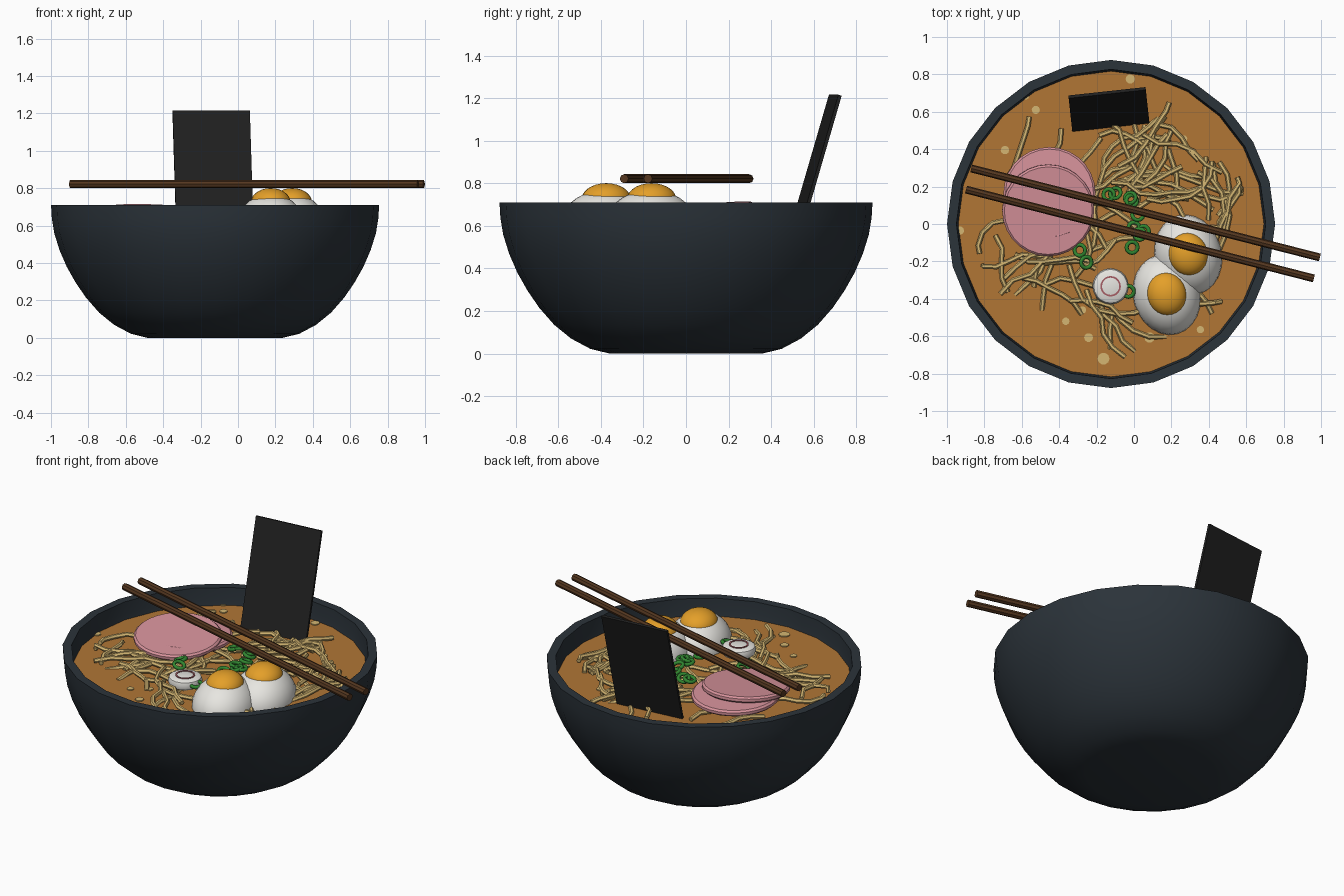
import bpy, bmesh, math, random
from mathutils import Vector, Matrix

if "Cube" in bpy.data.objects:
    bpy.data.objects.remove(bpy.data.objects["Cube"])

random.seed(7)
CX = -0.1225          # bowl axis
BROTH_Z = 0.605


def mat(name, r, g, b):
    m = bpy.data.materials.new(name)
    m.diffuse_color = (r, g, b, 1)
    m.use_nodes = True
    m.node_tree.nodes["Principled BSDF"].inputs["Base Color"].default_value = m.diffuse_color
    return m


BOWL = mat("dark_slate", 0.024, 0.033, 0.042)
BROTH = mat("broth_brown", 0.44, 0.18, 0.036)
NORI = mat("seaweed_black", 0.014, 0.014, 0.014)
WOOD = mat("dark_wood", 0.09, 0.038, 0.014)
MEAT = mat("meat_pink", 0.68, 0.29, 0.33)
WHITE = mat("egg_white", 0.82, 0.81, 0.77)
YOLK = mat("yolk_orange", 0.78, 0.35, 0.022)
NOODLE = mat("noodle_yellow", 0.66, 0.47, 0.17)
GREEN = mat("scallion_green", 0.03, 0.24, 0.03)
RING = mat("swirl_red", 0.38, 0.11, 0.13)


def finish(bm, name, m, M=None, smooth=35):
    bmesh.ops.recalc_face_normals(bm, faces=bm.faces)
    me = bpy.data.meshes.new(name)
    bm.to_mesh(me)
    bm.free()
    ob = bpy.data.objects.new(name, me)
    bpy.context.collection.objects.link(ob)
    me.materials.append(m)
    if M is not None:
        ob.matrix_world = M
    if smooth:
        bpy.ops.object.select_all(action='DESELECT')
        ob.select_set(True)
        bpy.context.view_layer.objects.active = ob
        bpy.ops.object.shade_smooth_by_angle(angle=math.radians(smooth))
    return ob


def lathe(name, profile, n, m, M=None, closed=False, smooth=35):
    """Spin (radius, height) points round z; radius 0 ends are welded."""
    bm = bmesh.new()
    vs = [bm.verts.new((r, 0, z)) for r, z in profile]
    pairs = list(zip(vs, vs[1:])) + ([(vs[-1], vs[0])] if closed else [])
    edges = [bm.edges.new(p) for p in pairs]
    bmesh.ops.spin(bm, geom=vs + edges, cent=(0, 0, 0), axis=(0, 0, 1),
                   angle=2 * math.pi, steps=n, use_duplicate=False)
    bmesh.ops.remove_doubles(bm, verts=bm.verts, dist=1e-4)
    return finish(bm, name, m, M, smooth)


def place(x, y, z, rx=0, ry=0, rz=0, s=(1, 1, 1)):
    R = (Matrix.Rotation(math.radians(rz), 4, 'Z') @ Matrix.Rotation(math.radians(ry), 4, 'Y')
         @ Matrix.Rotation(math.radians(rx), 4, 'X'))
    return Matrix.Translation((x, y, z)) @ R @ Matrix.Diagonal((*s, 1))


def ellipsoid(name, m, M):
    bm = bmesh.new()
    bmesh.ops.create_uvsphere(bm, u_segments=24, v_segments=14, radius=1)
    return finish(bm, name, m, M, 60)


# bowl: outer shell, flat rim, inner shell
outer = [(0, 0), (0.36, 0.0), (0.45, 0.022), (0.54, 0.07), (0.62, 0.135), (0.69, 0.215),
         (0.745, 0.295), (0.793, 0.38), (0.832, 0.47), (0.86, 0.56), (0.873, 0.64), (0.877, 0.71)]
inner = [(0.827, 0.71), (0.823, 0.64), (0.81, 0.56), (0.745, 0.38), (0.65, 0.24), (0.5, 0.11), (0, 0.05)]
lathe("bowl", outer + inner, 24, BOWL, place(CX, 0, 0))

# broth surface
lathe("broth", [(0, BROTH_Z), (0.817, BROTH_Z), (0.80, 0.55), (0, 0.55)], 24, BROTH, place(CX, 0, 0))

# oil droplets floating on the broth
for x, y, r in [(-.02, .775, .025), (-.525, .61, .022), (-.58, .685, .02), (-.69, .395, .023),
                (.265, .455, .02), (.12, .45, .027), (-.93, -.035, .022), (-.365, -.52, .02),
                (-.163, -.72, .032), (.083, -.607, .028), (-.243, -.607, .024),
                (.355, -.565, .02), (-.275, -.46, .02)]:
    lathe("oil_drop", [(0, .006), (r, .006), (r, 0), (0, 0)], 10, NOODLE, place(x, y, BROTH_Z), smooth=0)

# noodles: kinked strands in clusters (x, y, spread, heading, count)
curve = bpy.data.curves.new("noodles", 'CURVE')
curve.dimensions = '3D'
curve.bevel_depth = 0.0135
curve.bevel_resolution = 1
curve.use_fill_caps = True
for cx, cy, spread, head, count in [(.05, .40, .10, 70, 8), (.2, .42, .12, 0, 5), (.52, .15, .06, 80, 7),
                                    (.25, .18, .14, -20, 9), (-.42, -.3, .14, 20, 8), (-.6, -.15, .1, 45, 4),
                                    (-.1, -.52, .1, -40, 6), (-.15, .3, .1, 30, 4), (.36, -.35, .08, 70, 4),
                                    (-.5, .38, .06, 80, 2), (-.05, -.1, .15, 50, 6)]:
    for _ in range(count):
        a = math.radians(head + random.uniform(-40, 40))
        step, n = random.uniform(.07, .10), random.randint(5, 7)
        p = Vector((cx + random.uniform(-spread, spread), cy + random.uniform(-spread, spread), 0))
        p -= Vector((math.cos(a), math.sin(a), 0)) * step * (n - 1) / 2
        base = random.uniform(.005, .04)
        sp = curve.splines.new('POLY')
        sp.points.add(n - 1)
        for i in range(n):
            d = Vector((p.x - CX, p.y, 0))
            if d.length > .72:
                d *= .72 / d.length
            z = BROTH_Z + base + random.uniform(-.008, .008) - (.012 if i in (0, n - 1) else 0)
            sp.points[i].co = (d.x + CX, d.y, z, 1)
            a += random.uniform(-.6, .6)
            p += Vector((math.cos(a), math.sin(a), 0)) * step
tmp = bpy.data.objects.new("noodle_curve", curve)
bpy.context.collection.objects.link(tmp)
bpy.context.view_layer.update()
me = bpy.data.meshes.new_from_object(tmp.evaluated_get(bpy.context.evaluated_depsgraph_get()))
bpy.data.objects.remove(tmp)
bm = bmesh.new()
bm.from_mesh(me)
for f in bm.faces:
    f.material_index = 0
finish(bm, "noodles", NOODLE)

# two overlapping meat slices, the upper one leaning on the lower
slab = [(0, .018), (.235, .018), (.246, .008), (.246, -.008), (.235, -.018), (0, -.018)]
lathe("meat_slice_lower", slab, 28, MEAT, place(-.452, .165, .655, -2))
lathe("meat_slice_upper", slab, 28, MEAT, place(-.459, .073, .676, 5, 2))

# egg halves with bulging yolks
for x, y in [(.29, -.165), (.175, -.378)]:
    ellipsoid("egg_white", WHITE, place(x, y, .6, rz=15, s=(.18, .218, .17)))
    ellipsoid("egg_yolk", YOLK, place(x, y + .003, .725, rz=15, s=(.105, .117, .076)))

# fish cake with a red ring
lathe("fish_cake", [(0, .03), (.075, .03), (.09, .022), (.097, 0), (.09, -.022), (.075, -.03), (0, -.03)],
      20, WHITE, place(-.125, -.333, .655))
lathe("fish_cake_ring", [(.046, .028), (.046, .034), (.055, .034), (.055, .028)], 20, RING,
      place(-.125, -.333, .655), closed=True)

# scallion rings
for x, y in [(-.135, .157), (-.10, .165), (-.02, .14), (-.012, .125), (.02, .05), (.03, -.055),
             (.05, -.04), (-.01, -.125), (.0, -.02), (-.29, -.14), (-.255, -.205), (-.03, -.36)]:
    tube = [(.03 + .011 * math.cos(t * math.pi / 3), .011 * math.sin(t * math.pi / 3)) for t in range(6)]
    lathe("scallion_ring", tube, 12, GREEN,
          place(x, y, .662, random.uniform(-20, 20), random.uniform(-20, 20)), closed=True, smooth=65)

# leaning seaweed sheet
bm = bmesh.new()
bmesh.ops.create_cube(bm, size=1)
finish(bm, "seaweed_sheet", NORI, place(-.134, .612, .905, -16.3, 0, 6.2, (.415, .016, .645)), smooth=0)

# chopsticks resting across the bowl
for a, b in [((-.87, .297, .822), (.994, -.179, .822)), ((-.898, .184, .822), (.962, -.291, .822))]:
    a, b = Vector(a), Vector(b)
    bm = bmesh.new()
    bmesh.ops.create_cone(bm, cap_ends=True, segments=8, radius1=.021, radius2=.021, depth=(b - a).length)
    finish(bm, "chopstick", WOOD,
           Matrix.Translation((a + b) / 2) @ (b - a).to_track_quat('Z', 'Y').to_matrix().to_4x4(), smooth=0)
